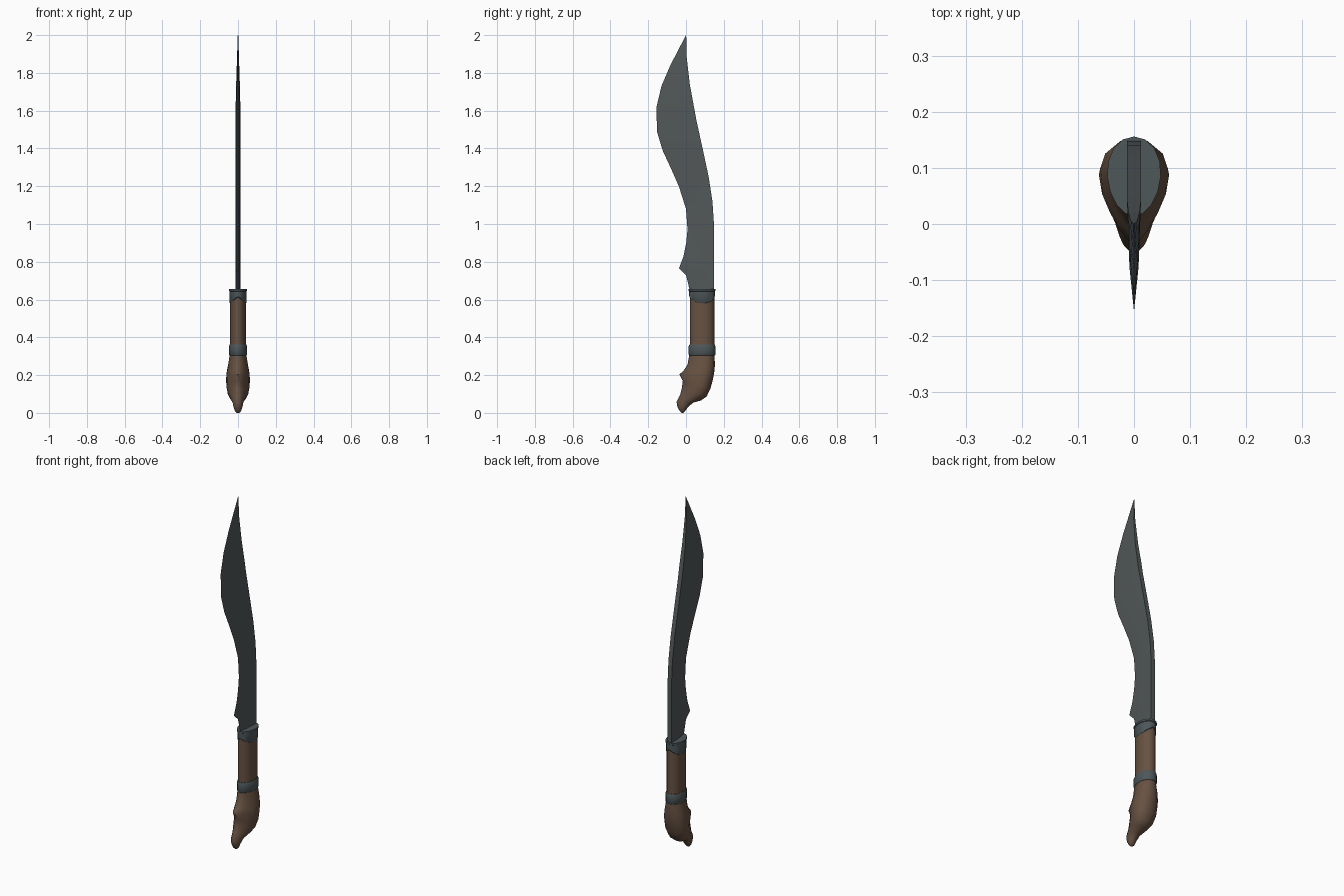
import bpy, bmesh, math

if "Cube" in bpy.data.objects:
    bpy.data.objects.remove(bpy.data.objects["Cube"])


def material(name, rgb):
    m = bpy.data.materials.new(name)
    m.diffuse_color = (*rgb, 1)
    m.use_nodes = True
    m.node_tree.nodes["Principled BSDF"].inputs["Base Color"].default_value = m.diffuse_color
    return m


STEEL = material("dark steel", (0.085, 0.097, 0.098))
METAL = material("grey fittings", (0.075, 0.095, 0.102))
WOOD = material("brown wood", (0.135, 0.083, 0.054))


def loft(name, rings, mat, angle=40):
    """Skin a list of equal-length point rings and cap both ends."""
    bm = bmesh.new()
    vs = [[bm.verts.new(p) for p in r] for r in rings]
    n = len(rings[0])
    for a, b in zip(vs, vs[1:]):
        for i in range(n):
            j = (i + 1) % n
            bm.faces.new((a[i], a[j], b[j], b[i]))
    bm.faces.new(vs[0])
    bm.faces.new(vs[-1])
    bmesh.ops.recalc_face_normals(bm, faces=bm.faces)
    me = bpy.data.meshes.new(name)
    bm.to_mesh(me)
    bm.free()
    me.materials.append(mat)
    ob = bpy.data.objects.new(name, me)
    bpy.context.collection.objects.link(ob)
    bpy.ops.object.select_all(action='DESELECT')
    ob.select_set(True)
    bpy.context.view_layer.objects.active = ob
    bpy.ops.object.shade_smooth_by_angle(angle=math.radians(angle))
    return ob


def egg(front, back, hw, k=0.0, n=16):
    """Egg-shaped ring between a front and a back point given as (y, z)."""
    ring = []
    for i in range(n):
        a = 2 * math.pi * i / n
        t = (1 - math.cos(a)) / 2
        ring.append((hw * math.sin(a) * (1 - k * math.cos(a)) / (1 + k * k / 2),
                     front[0] + (back[0] - front[0]) * t,
                     front[1] + (back[1] - front[1]) * t))
    return ring


def handle_ring(z, grow=0.0, dip=0.0):
    ring = egg((0.02 - grow, z), (0.15 + grow, z), 0.042 + grow, 0.1)
    return [(x, y, z - dip * abs(x) / 0.045) for x, y, z in ring]


def at(profile, z):
    """y on a profile of (y, z) points running upward."""
    for (y0, z0), (y1, z1) in zip(profile, profile[1:]):
        if z <= z1:
            return y0 + (y1 - y0) * (z - z0) / (z1 - z0)
    return profile[-1][0]


# blade: cutting edge and spine outlines, wedge cross-section
edge = [(0.02, 0.648), (0.0, 0.73), (-0.037, 0.765), (-0.013, 0.83), (0.001, 0.9),
        (0.008, 0.97), (0.0, 1.08), (-0.038, 1.2), (-0.08, 1.295), (-0.124, 1.39),
        (-0.154, 1.49), (-0.156, 1.62), (-0.13, 1.73), (-0.083, 1.84), (-0.001, 1.998)]
spine = [(0.149, 0.648), (0.148, 1.0), (0.14, 1.12), (0.12, 1.25), (0.09, 1.39),
         (0.055, 1.55), (0.02, 1.74), (0.004, 1.88), (0.001, 2.0)]
rings = []
for z in sorted({p[1] for p in edge + spine}):
    e, s = at(edge, z), at(spine, z)
    th = 0.0125 * min(1, 0.1 + (2.0 - z) / 0.38)
    m = e + (s - e) * 0.4
    rings.append([(0, e, z), (th * 0.65, m, z), (th, s, z), (-th, s, z), (-th * 0.65, m, z)])
loft("blade", rings, STEEL, 30)

# grip
loft("grip", [handle_ring(z) for z in (0.29, 0.47, 0.64)], WOOD)

# upper collar with dipped lower edge and a thin flange on top
loft("upper_collar", [handle_ring(0.615, 0.001, 0.035), handle_ring(0.618, 0.003, 0.034),
                      handle_ring(0.643, 0.003), handle_ring(0.645, 0.006),
                      handle_ring(0.655, 0.006)], METAL)

# lower band
loft("lower_band", [handle_ring(0.305, 0.003), handle_ring(0.309, 0.006),
                    handle_ring(0.352, 0.006), handle_ring(0.362, 0.002)], METAL)

# hooked pommel: front point, back point, half width, egg factor
sections = [((0.018, 0.31), (0.151, 0.31), 0.044, 0.1),
            ((0.008, 0.255), (0.153, 0.25), 0.054, 0.25),
            ((-0.012, 0.225), (0.149, 0.21), 0.061, 0.4),
            ((-0.035, 0.203), (0.142, 0.175), 0.064, 0.5),
            ((-0.017, 0.17), (0.13, 0.13), 0.063, 0.45),
            ((-0.022, 0.13), (0.11, 0.088), 0.055, 0.35),
            ((-0.031, 0.095), (0.08, 0.066), 0.042, 0.25),
            ((-0.05, 0.058), (0.038, 0.054), 0.029, 0.1),
            ((-0.045, 0.03), (0.012, 0.032), 0.023, 0),
            ((-0.032, 0.008), (-0.006, 0.008), 0.016, 0),
            ((-0.024, 0.0), (-0.014, 0.0), 0.007, 0)]
loft("pommel", [egg(*s) for s in sections], WOOD, 60)
